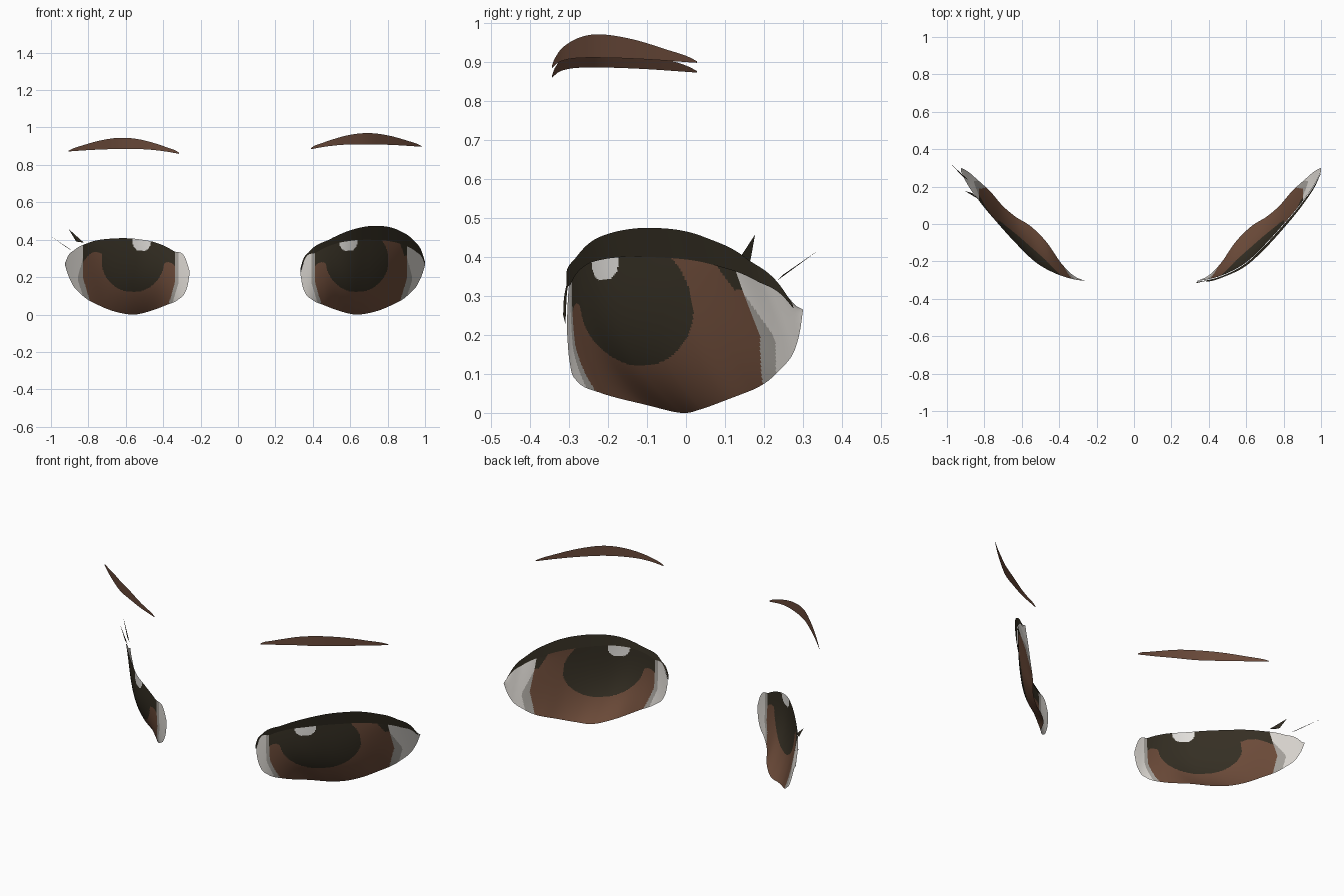
import bpy
import bmesh
import math

cube = bpy.data.objects.get("Cube")
if cube:
    bpy.data.objects.remove(cube, do_unlink=True)


def material(name, rgb):
    m = bpy.data.materials.new(name)
    m.use_nodes = True
    m.diffuse_color = (*rgb, 1)
    m.node_tree.nodes["Principled BSDF"].inputs["Base Color"].default_value = (*rgb, 1)
    return m


WHITE = material("eye_white", (0.70, 0.67, 0.63))
SHADE = material("eye_white_shade", (0.38, 0.36, 0.33))
BROWN = material("iris_brown", (0.15, 0.07, 0.041))
DARK = material("pupil_dark", (0.035, 0.028, 0.017))
GLINT = material("highlight", (0.76, 0.74, 0.71))
LID = material("lid_dark", (0.031, 0.025, 0.015))
BROW = material("brow_brown", (0.14, 0.066, 0.041))
EYE_MATS = [WHITE, SHADE, BROWN, DARK, GLINT]


def curve(*pts):
    """Smooth function through the given (x, value) points."""
    n = len(pts)
    sec = [(b[1] - a[1]) / (b[0] - a[0]) for a, b in zip(pts, pts[1:])]
    slopes = [sec[0]]
    for i in range(1, n - 1):
        w0, w1 = pts[i][0] - pts[i - 1][0], pts[i + 1][0] - pts[i][0]
        slopes.append((sec[i - 1] * w1 + sec[i] * w0) / (w0 + w1))
    slopes.append(sec[-1])

    def f(x):
        i = 0
        while i < n - 2 and x > pts[i + 1][0]:
            i += 1
        (x0, y0), (x1, y1) = pts[i], pts[i + 1]
        h = x1 - x0
        s = (x - x0) / h
        r = 1 - s
        return (y0 * (1 + 2 * s) * r * r + y1 * (3 - 2 * s) * s * s
                + h * s * r * (slopes[i] * r - slopes[i + 1] * s))
    return f


# Outline and depth of one eye, as functions of x
eye_bottom = curve((.335, .21), (.343, .16), (.357, .12), (.395, .08), (.46, .05),
                   (.54, .02), (.63, 0), (.71, .01), (.81, .045), (.91, .105),
                   (.965, .17), (.99, .23), (1, .265))
eye_top = curve((.335, .235), (.35, .285), (.42, .34), (.51, .383), (.6, .402),
                (.73, .407), (.87, .385), (.95, .345), (.985, .31), (1, .275))
front_y = curve((.335, -.305), (.4, -.295), (.5, -.262), (.6, -.205), (.7, -.11),
                (.8, 0), (.9, .12), (.97, .22), (1, .28))
back_y = curve((.335, -.305), (.395, -.278), (.46, -.215), (.54, -.1), (.63, -.01),
               (.71, .04), (.78, .1), (.84, .17), (.91, .235), (.97, .285), (1, .3))
lean_power = curve((.335, 2), (.63, 2.9), (.78, 2.4), (.9, 1.1), (1, 1))
lid_top = curve((.335, .25), (.345, .285), (.38, .335), (.49, .402), (.6, .45),
                (.73, .474), (.86, .45), (.94, .395), (.985, .33), (1, .28))
brow_y = curve((.39, -.343), (.5, -.318), (.6, -.275), (.7, -.22), (.8, -.14),
               (.9, -.05), (.98, .028))
brow_top = curve((.39, .89), (.405, .9), (.45, .917), (.515, .939), (.6, .961),
                 (.7, .97), (.8, .958), (.9, .931), (.965, .909), (.98, .901))
brow_bottom = curve((.39, .884), (.45, .895), (.54, .906), (.7, .91), (.84, .906),
                    (.98, .897))


def place(side, x):
    return x if side > 0 else .075 - x


def finish(bm, name, mats, smooth=True):
    me = bpy.data.meshes.new(name)
    bm.to_mesh(me)
    bm.free()
    for m in mats:
        me.materials.append(m)
    ob = bpy.data.objects.new(name, me)
    bpy.context.collection.objects.link(ob)
    for p in me.polygons:
        p.use_smooth = smooth


def sheet(name, side, x0, x1, cols, rows, surface, mats, rule=None, dz=0):
    """Curved sheet surface(x, t) -> (y, z), coloured by rule(x, z)."""
    bm = bmesh.new()
    grid = []
    for i in range(cols + 1):
        u = i / cols
        ease = .5 - .5 * math.cos(math.pi * u)
        x = x0 + (x1 - x0) * (.3 * u + .7 * ease)
        col = []
        for j in range(rows + 1):
            y, z = surface(x, j / rows)
            col.append((bm.verts.new((place(side, x), y, z + dz)), x, z))
        grid.append(col)
    for i in range(cols):
        for j in range(rows):
            q = [grid[i][j], grid[i + 1][j], grid[i + 1][j + 1], grid[i][j + 1]]
            vs = [c[0] for c in q]
            f = bm.faces.new(vs if side > 0 else vs[::-1])
            if rule:
                f.material_index = rule(sum(c[1] for c in q) / 4, sum(c[2] for c in q) / 4)
    finish(bm, name, mats)


def eye_surface(x, t):
    lo, hi = eye_bottom(x), eye_top(x)
    z = max(0, lo + (hi - lo) * t)
    return front_y(x) + (back_y(x) - front_y(x)) * (1 - t) ** lean_power(x), z


def lid_surface(x, t):
    lo = eye_top(x) - .008
    height = max(lid_top(x) - lo, .01)
    return front_y(x) - .004 - .25 * height * t, lo + height * t


def brow_surface(x, t):
    return brow_y(x), brow_bottom(x) + (brow_top(x) - brow_bottom(x)) * t


def eye_colour(side):
    def rule(x, z):
        left = .412 + .3 * max(0, .17 - z)
        right = .905 - .3 * max(0, .2 - z)
        if x < left:
            return 1 if x > left - .02 else 0
        if x > right:
            return 1 if x < right + min(.03, .25 * (.3 - z)) else 0
        # highlight
        if abs((x - .59) / .05) ** 2.6 + abs((z - .41) / .07) ** 2.6 < 1:
            return 4
        # pupil
        if ((x - .637) / .168) ** 2 + ((z - .29) / .17) ** 2 < 1:
            return 3
        # dark upper iris, arched over the brown lobes
        if x < .637:
            return 3 if z > max(.25, .28 - ((x - .448) / .05) ** 2 * .04) else 2
        if side > 0:
            arch = z > .315 and x > .865 + .35 * (.385 - z)
        else:
            arch = z > max(.27, .335 - ((x - .835) / .07) ** 2 * .06)
        return 3 if arch else 2
    return rule


# Eyes and brows
for side, label in ((1, "left"), (-1, "right")):
    sheet(label + "_eye", side, .335, 1, 220, 100, eye_surface, EYE_MATS, eye_colour(side))
    sheet(label + "_brow", side, .39, .98, 60, 4, brow_surface, [BROW],
          dz=0 if side > 0 else -.025)

# Upper lid on the left eye
sheet("left_upper_lid", 1, .335, 1, 90, 6, lid_surface, [LID])


# Lash spikes on the right eye
def lash(name, base_a, base_b, tip):
    bm = bmesh.new()
    mid = [(a + b) / 2 for a, b in zip(base_a, base_b)]
    ridge = (mid[0] - .004, mid[1] - .004, mid[2])
    a, b, c, d = [bm.verts.new(p) for p in (base_a, base_b, ridge, tip)]
    for tri in ((a, b, d), (b, c, d), (c, a, d), (a, c, b)):
        bm.faces.new(tri)
    bmesh.ops.recalc_face_normals(bm, faces=bm.faces)
    finish(bm, name, [LID], smooth=False)


lash("outer_lash", (-.925, .27, .368), (-.885, .235, .34), (-1, .34, .417))
lash("inner_lash", (-.865, .165, .39), (-.825, .13, .385), (-.905, .177, .457))
